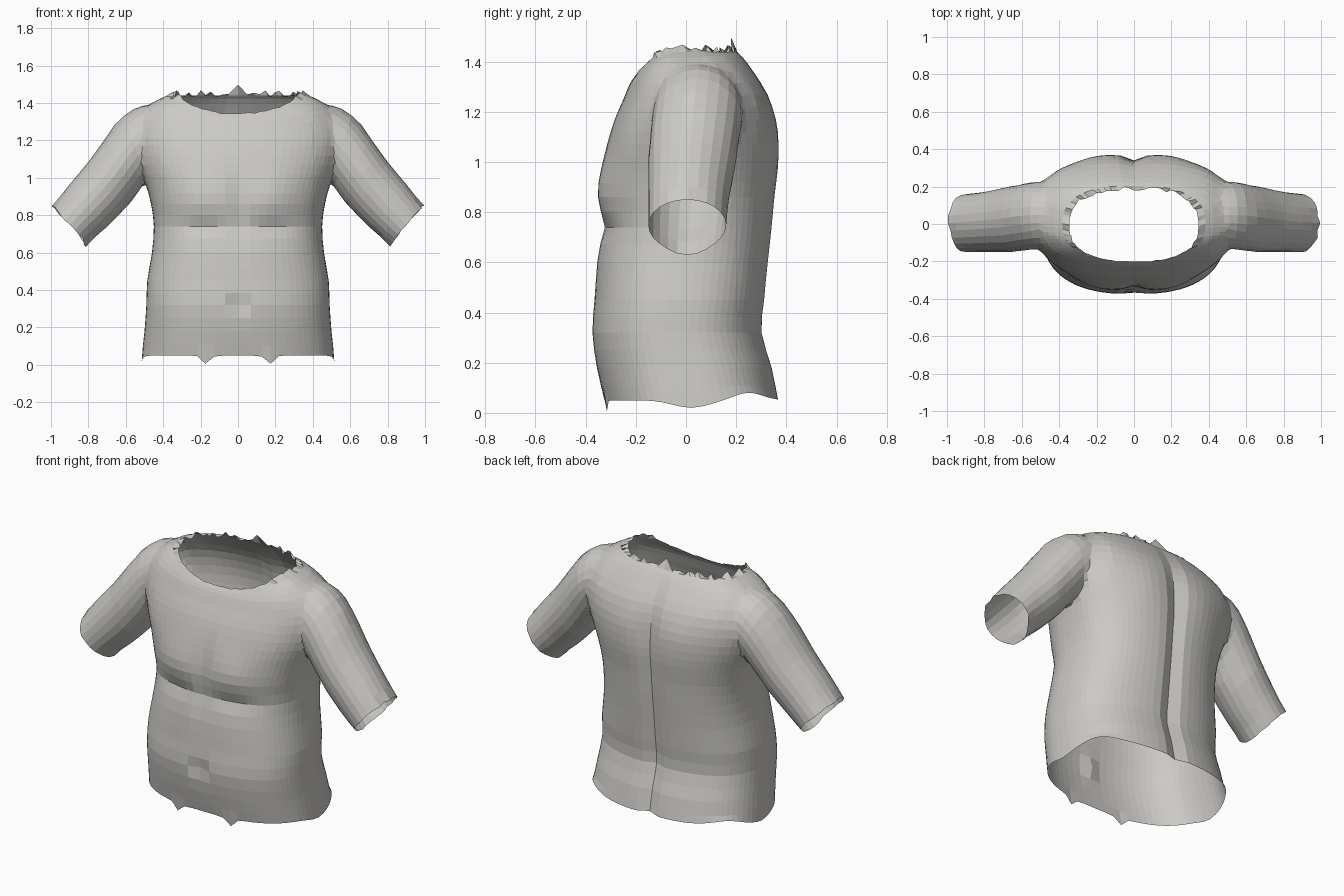
import bpy, bmesh, math, random
from mathutils import Vector

random.seed(4)
if "Cube" in bpy.data.objects:
    bpy.data.objects.remove(bpy.data.objects["Cube"])

grey = bpy.data.materials.new("warm light grey")
grey.use_nodes = True
colour = (0.6, 0.59, 0.565, 1)
grey.diffuse_color = colour
grey.node_tree.nodes["Principled BSDF"].inputs["Base Color"].default_value = colour

CAP = 1  # slot index that marks temporary end caps


def bump(value, centre, width):
    return math.exp(-((value - centre) / width) ** 2)


def signed_power(value, power):
    return math.copysign(abs(value) ** power, value)


def refine(rows, steps):
    """Smoothly interpolate between key rows."""
    rows = [[float(v) for v in row] for row in rows]
    result = []
    for i in range(len(rows) - 1):
        before, start = rows[max(i - 1, 0)], rows[i]
        end, after = rows[i + 1], rows[min(i + 2, len(rows) - 1)]
        for s in range(steps):
            t = s / steps
            result.append([
                b + t / 2 * (c - a + t * (2 * a - 5 * b + 4 * c - d + t * (3 * (b - c) + d - a)))
                for a, b, c, d in zip(before, start, end, after)])
    return result + [rows[-1]]


def loft(name, rings):
    """Closed tube through rings of points, with marked fan caps."""
    bm = bmesh.new()
    loops = [[bm.verts.new(p) for p in ring] for ring in rings]
    count = len(loops[0])
    for low, high in zip(loops, loops[1:]):
        for i in range(count):
            j = (i + 1) % count
            bm.faces.new((low[i], low[j], high[j], high[i]))
    for loop in (loops[0], loops[-1]):
        middle = bm.verts.new(sum((v.co for v in loop), Vector()) / count)
        for i in range(count):
            bm.faces.new((loop[i], loop[(i + 1) % count], middle)).material_index = CAP
    bmesh.ops.recalc_face_normals(bm, faces=bm.faces)
    mesh = bpy.data.meshes.new(name)
    bm.to_mesh(mesh)
    bm.free()
    mesh.materials.append(grey)
    mesh.materials.append(grey)
    obj = bpy.data.objects.new(name, mesh)
    bpy.context.collection.objects.link(obj)
    return obj


# Torso rows: height, front drop, front y, back y, half width
torso_rows = [
    (.05, 0, -.325, .37, .515),
    (.18, 0, -.355, .345, .5),
    (.32, 0, -.375, .305, .49),
    (.45, 0, -.365, .315, .485),
    (.6, 0, -.355, .33, .46),
    (.74, 0, -.335, .345, .45),
    (.86, 0, -.345, .355, .465),
    (.97, 0, -.335, .365, .495),
    (1.07, 0, -.315, .365, .535),
    (1.17, 0, -.285, .355, .56),
    (1.27, .02, -.25, .325, .56),
    (1.36, .05, -.225, .27, .51),
    (1.42, .08, -.205, .225, .43),
    (1.45, .105, -.2, .19, .345),
]


def torso_ring(row, segments=72):
    height, drop, front, back, half = row
    centre, depth = (front + back) / 2, (back - front) / 2
    ring = []
    for i in range(segments):
        a = math.tau * i / segments
        c, s = math.cos(a), math.sin(a)
        x = half * signed_power(c, .8)
        y = centre + depth * signed_power(s, .8)
        z = height - (drop * s * s if s < 0 else 0)
        if s > 0:
            # spine groove, buttock cleft and shoulder blades
            fade = s ** 4 * min(1, max(0, (1.47 - z) * 3))
            y -= fade * .03 * bump(x, 0, .045)
            y += fade * .012 * bump(abs(x), .2, .12) * bump(z, 1.1, .2)
        else:
            # chest muscles, breastbone, belly line and navel
            y -= .018 * s * s * bump(abs(x), .2, .13) * bump(z, .9, .11)
            y += .02 * s * s * bump(abs(x), .2, .17) * bump(z, .74, .04)
            y += .014 * s ** 4 * bump(x, 0, .04) * bump(z, .85, .2)
            y += .025 * s ** 4 * bump(x, 0, .04) * bump(z, .32, .05)
        ring.append((x, y, z))
    return ring


# Sleeve rows: upper edge x z, lower edge x z, middle y, half depth
sleeve_rows = [
    (.4, 1.34, .36, 1.1, .04, .14),
    (.5, 1.395, .43, 1.06, .05, .17),
    (.61, 1.345, .48, 1, .045, .185),
    (.71, 1.21, .53, .92, .03, .18),
    (.8, 1.085, .62, .82, .02, .17),
    (.9, .965, .71, .73, .01, .16),
    (.99, .85, .81, .645, .005, .155),
]


def sleeve_ring(row, side, segments=24):
    upper, lower = Vector((row[0], 0, row[1])), Vector((row[2], 0, row[3]))
    ring = []
    for i in range(segments):
        a = math.tau * i / segments
        p = (upper + lower) / 2 + (upper - lower) / 2 * math.cos(a)
        ring.append((side * p.x, row[4] + row[5] * math.sin(a), p.z))
    return ring


torso = loft("torso_shirt", [torso_ring(r) for r in refine(torso_rows, 2)])

# Join both sleeves to the torso
sleeves = []
for side, label in ((1, "left"), (-1, "right")):
    sleeve = loft(label + "_sleeve", [sleeve_ring(r, side) for r in refine(sleeve_rows, 2)])
    sleeve.hide_render = True
    join = torso.modifiers.new("join_" + label, 'BOOLEAN')
    join.operation = 'UNION'
    join.solver = 'EXACT'
    join.object = sleeve
    sleeves.append(sleeve)
graph = bpy.context.evaluated_depsgraph_get()
joined = bpy.data.meshes.new_from_object(torso.evaluated_get(graph))
torso.modifiers.clear()
torso.data = joined
for sleeve in sleeves:
    bpy.data.objects.remove(sleeve)

# Open the neck, hem and cuffs, then soften the armholes
bm = bmesh.new()
bm.from_mesh(joined)
bmesh.ops.delete(bm, geom=[f for f in bm.faces if f.material_index == CAP], context='FACES')
bmesh.ops.remove_doubles(bm, verts=bm.verts, dist=.01)
seam = [v for v in bm.verts
        if .42 < abs(v.co.x) < .66 and .88 < v.co.z < 1.44 and not v.is_boundary]
for _ in range(3):
    bmesh.ops.smooth_vert(bm, verts=seam, factor=.5, use_axis_x=True, use_axis_y=True, use_axis_z=True)

# Ragged edges
for v in bm.verts:
    if not v.is_boundary:
        continue
    x, y, z = v.co
    if z > 1.3:
        ragged = .018 if y > -.12 else .003
        v.co.z += random.uniform(-ragged, ragged)
        v.co.y += random.uniform(-ragged, ragged) * .7
        if y > 0:
            v.co.z += .05 * bump(x, 0, .03)
    elif z < .2:
        if y < 0:
            v.co.z -= .045 * bump(abs(x), .17, .03)
        v.co.z -= .03 * bump(y, .02, .1) * bump(abs(x), .52, .1)
        v.co.z += .03 * bump(y, .25, .08)
    elif abs(x) > .75:
        v.co.z -= .02 * bump(abs(x), .8, .02)
        v.co.x += random.uniform(-.008, .008)

for f in bm.faces:
    f.material_index = 0
    f.smooth = False
bm.to_mesh(joined)
bm.free()
joined.materials.clear()
joined.materials.append(grey)
